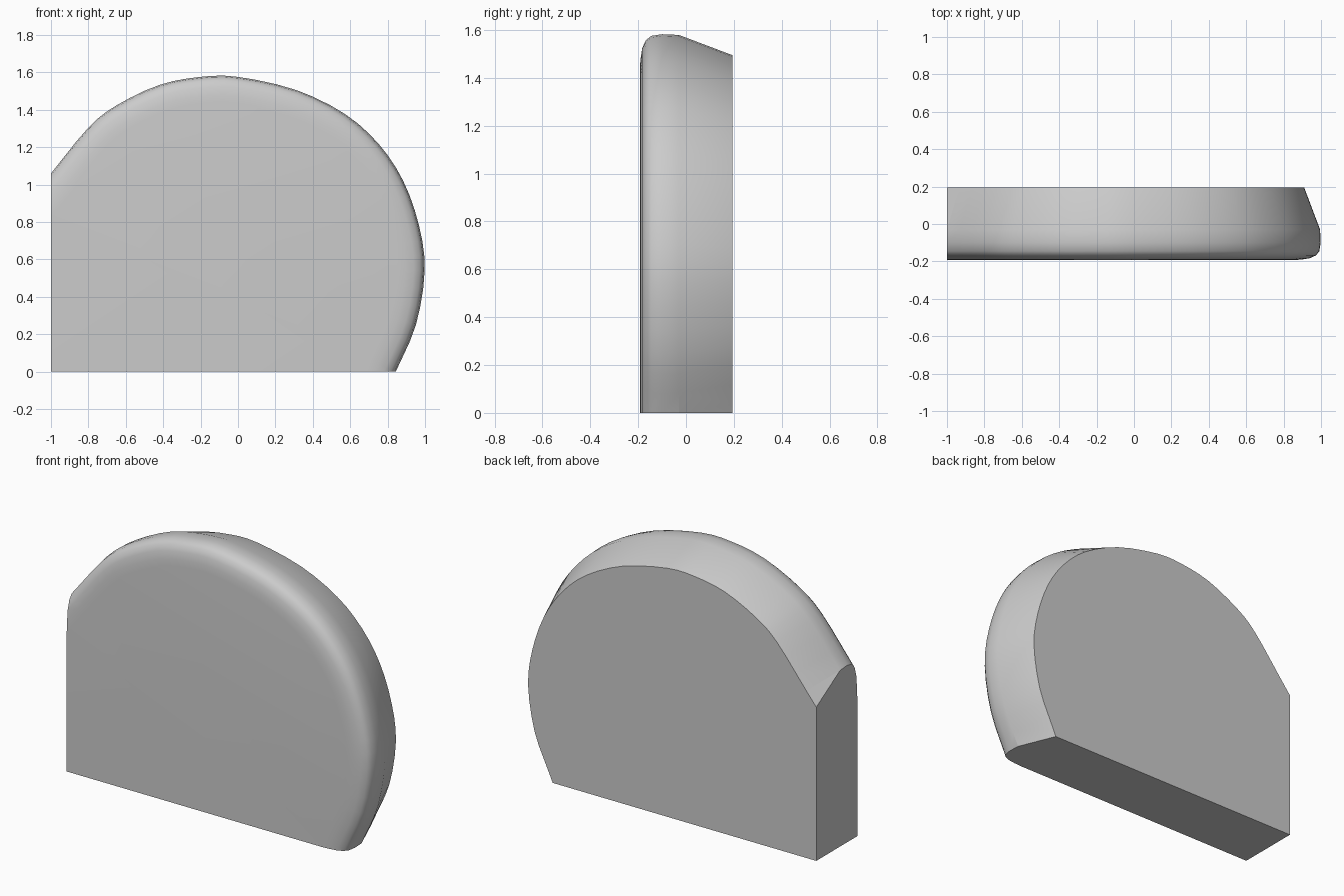
import bpy, bmesh
from math import radians
from mathutils import Vector
from mathutils.geometry import interpolate_bezier

if "Cube" in bpy.data.objects:
    bpy.data.objects.remove(bpy.data.objects["Cube"])

# Outer silhouette arc (x, z), running past both flat cuts so they can be sliced off
ARC = [Vector(p) for p in [
    (0.73, -0.25), (0.84, 0.0), (0.948, 0.25), (0.995, 0.54), (0.965, 0.78),
    (0.88, 1.02), (0.75, 1.215), (0.57, 1.375), (0.31, 1.503), (0.0, 1.573),
    (-0.2, 1.573), (-0.42, 1.53), (-0.65, 1.42), (-0.8, 1.3), (-1.0, 1.055), (-1.2, 0.81)]]

# Edge cross-section: (depth y, inset from the silhouette), back to front
RIM = [(0.195, 0.085), (-0.03, 0.0), (-0.10, -0.003), (-0.145, 0.004),
       (-0.168, 0.022), (-0.183, 0.055), (-0.19, 0.10), (-0.193, 0.14)]


def smooth_path(pts, steps=3):
    out = []
    for i in range(len(pts) - 1):
        a, b = pts[i], pts[i + 1]
        ta = (b - pts[max(i - 1, 0)]) / 6
        tb = (pts[min(i + 2, len(pts) - 1)] - a) / 6
        out += [v.to_2d() for v in interpolate_bezier(
            a.to_3d(), (a + ta).to_3d(), (b - tb).to_3d(), b.to_3d(), steps + 1)[:-1]]
    return out + [pts[-1]]


def inset(pts, d):
    res = []
    for i, p in enumerate(pts):
        t = (pts[min(i + 1, len(pts) - 1)] - pts[max(i - 1, 0)]).normalized()
        res.append(p + Vector((-t.y, t.x)) * d)
    return res


# Loft the inset outlines through the depth
path = smooth_path(ARC)
bm = bmesh.new()
rings = []
for y, d in RIM:
    outline = inset(path, d) + [Vector((-1.3, 0.7)), Vector((-1.3, -0.4)), Vector((0.6, -0.4))]
    rings.append([bm.verts.new((p.x, y, p.y)) for p in outline])
n = len(rings[0])
for r0, r1 in zip(rings, rings[1:]):
    for i in range(n):
        j = (i + 1) % n
        bm.faces.new((r0[i], r0[j], r1[j], r1[i]))
bm.faces.new(rings[0])
bm.faces.new(rings[-1])

# Flat left side and flat base
for co, no in (((-1, 0, 0), (-1, 0, 0)), ((0, 0, 0), (0, 0, -1))):
    cut = bmesh.ops.bisect_plane(bm, geom=bm.verts[:] + bm.edges[:] + bm.faces[:],
                                 plane_co=co, plane_no=no, clear_outer=True)
    edges = [e for e in cut["geom_cut"] if isinstance(e, bmesh.types.BMEdge)]
    bmesh.ops.contextual_create(bm, geom=edges)
bmesh.ops.recalc_face_normals(bm, faces=bm.faces[:])

mesh = bpy.data.meshes.new("rounded_slab")
bm.to_mesh(mesh)
bm.free()
slab = bpy.data.objects.new("rounded_slab", mesh)
bpy.context.collection.objects.link(slab)
bpy.context.view_layer.objects.active = slab
slab.select_set(True)
bpy.ops.object.shade_smooth_by_angle(angle=radians(35))
